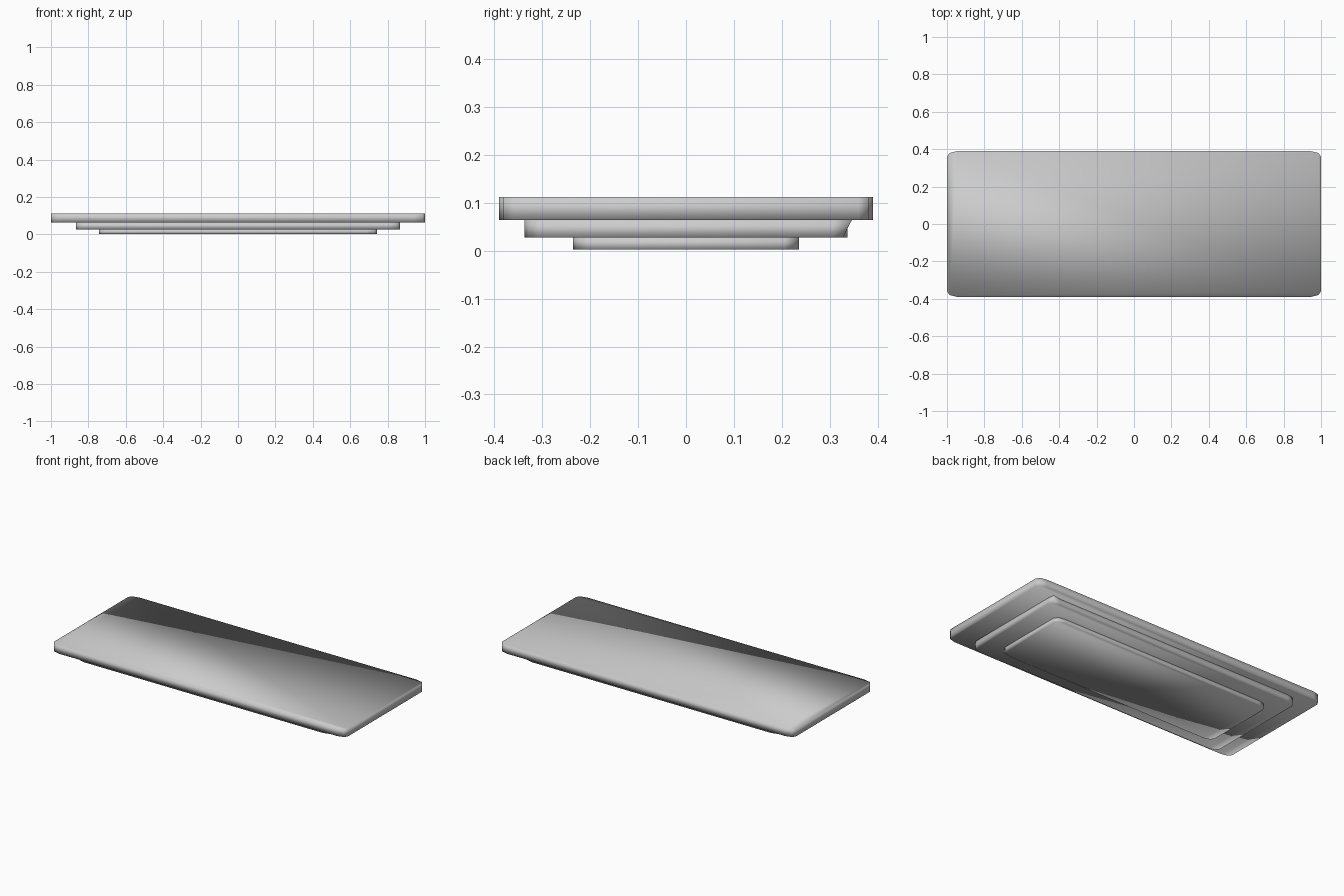
import bpy, bmesh

if "Cube" in bpy.data.objects:
    bpy.data.objects.remove(bpy.data.objects["Cube"])


def outline(hx, hy, rx, ry):
    # rectangle outline with two-facet softened corners, counter-clockwise
    q = [(hx, hy - ry), (hx - rx * 0.26, hy - ry * 0.33), (hx - rx, hy)]
    pts = []
    for sx, sy in ((1, 1), (-1, 1), (-1, -1), (1, -1)):
        c = [(sx * x, sy * y) for x, y in q]
        pts += c if sx * sy > 0 else c[::-1]
    return pts


def slab(name, hx, hy, z0, z1, rx, ry, chipped=False):
    pts = outline(hx, hy, rx, ry)
    n = len(pts)
    bm = bmesh.new()
    low = [bm.verts.new((x, y, z0)) for x, y in pts]
    high = [bm.verts.new((x, y, z1)) for x, y in pts]
    if chipped:  # upper back right corner flares out to a point
        high[1].co = (hx - 0.005, hy + 0.009, z1)
    bm.faces.new(low[::-1])
    bm.faces.new(high)
    for i in range(n):
        j = (i + 1) % n
        bm.faces.new((low[i], low[j], high[j], high[i]))
    bmesh.ops.recalc_face_normals(bm, faces=bm.faces)
    for f in bm.faces:
        f.smooth = True
    me = bpy.data.meshes.new(name)
    bm.to_mesh(me)
    bm.free()
    ob = bpy.data.objects.new(name, me)
    bpy.context.collection.objects.link(ob)
    return ob


# stepped stack, widest slab on top
slab("top_slab", 1.0, 0.39, 0.064, 0.112, 0.055, 0.03)
slab("middle_slab", 0.865, 0.337, 0.027, 0.064, 0.055, 0.03, chipped=True)
slab("bottom_slab", 0.743, 0.236, 0.002, 0.027, 0.055, 0.03)
